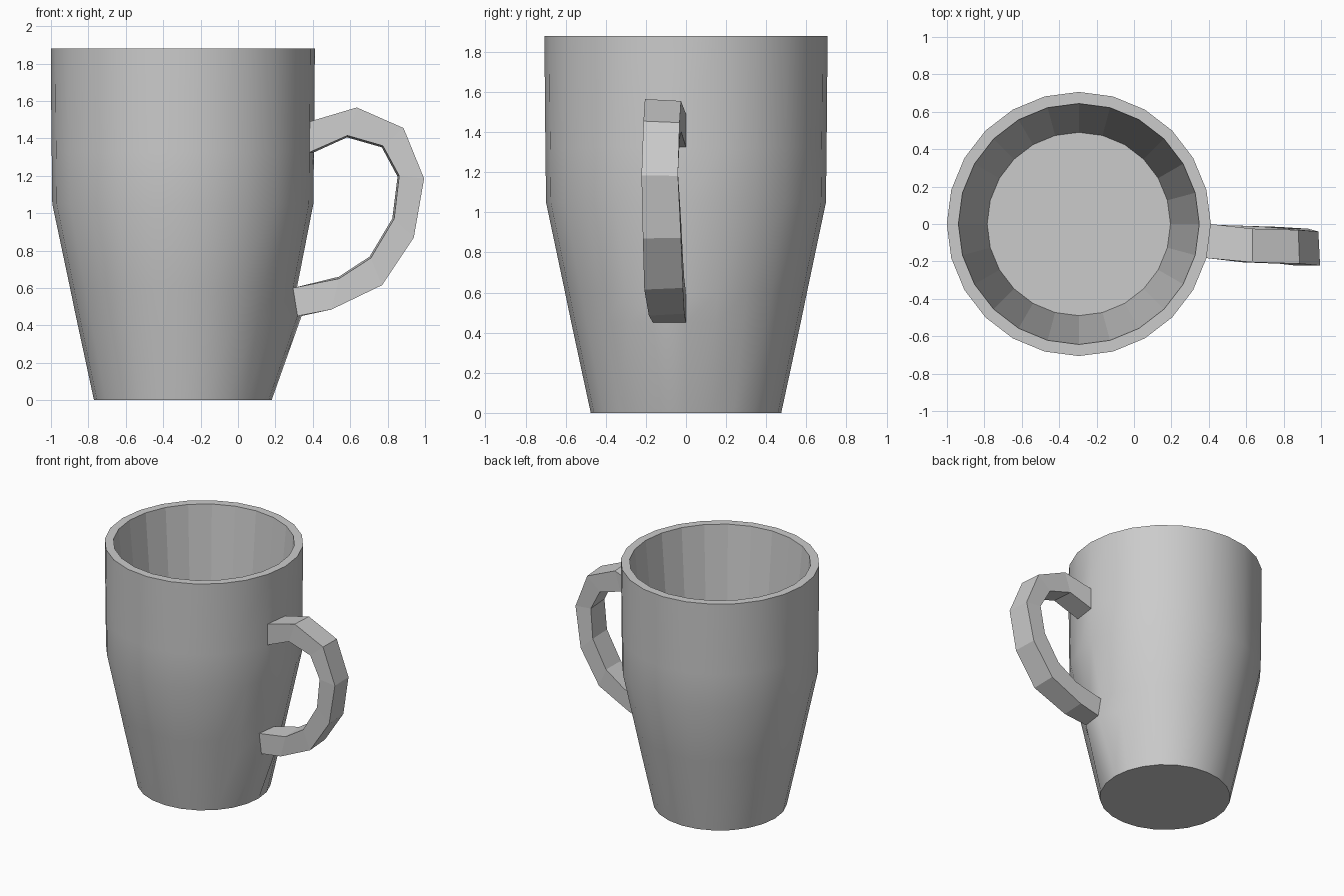
import bpy, bmesh
from math import sin, cos, pi
from mathutils import Vector

if "Cube" in bpy.data.objects:
    bpy.data.objects.remove(bpy.data.objects["Cube"])

SIDES = 24
CX = -0.295
bm = bmesh.new()


def ring(r, z):
    return [bm.verts.new((CX + r * cos(2 * pi * i / SIDES),
                          r * sin(2 * pi * i / SIDES), z)) for i in range(SIDES)]


def bridge(a, b, smooth=False, skip=None):
    n = len(a)
    for i in range(n):
        if i != skip:
            f = bm.faces.new((a[i], a[(i + 1) % n], b[(i + 1) % n], b[i]))
            f.smooth = smooth


# Outer wall: tapered below, nearly straight above; last column holds the handle
profile = [(0.475, 0), (0.572, 0.45), (0.603, 0.60), (0.698, 1.05),
           (0.701, 1.325), (0.703, 1.49), (0.706, 1.88)]
rows = [ring(r, z) for r, z in profile]
LAST = SIDES - 1

# Wall is pulled out slightly under the handle's lower root
for row, r in ((rows[1], 0.635), (rows[2], 0.61)):
    for i in (LAST, 0):
        a = 2 * pi * i / SIDES
        row[i].co.x = CX + r * cos(a)
        row[i].co.y = r * sin(a)

for k in range(len(rows) - 1):
    bridge(rows[k], rows[k + 1], True, LAST if k in (1, 4) else None)

# Base, rim, inner wall and inner floor
bm.faces.new(rows[0])
inner_top = ring(0.644, 1.88)
inner_floor = ring(0.49, 0.2)
bridge(rows[-1], inner_top)
bridge(inner_top, inner_floor)
bm.faces.new(inner_floor)

# Handle sections: outer x, outer z, inner x, inner z, front y, back y
stations = [(0.635, 1.565, 0.585, 1.415, -0.205, -0.025),
            (0.885, 1.455, 0.775, 1.36, -0.212, -0.032),
            (0.995, 1.185, 0.862, 1.20, -0.222, -0.04),
            (0.94, 0.87, 0.835, 0.97, -0.215, -0.025),
            (0.77, 0.615, 0.71, 0.76, -0.208, -0.015),
            (0.50, 0.485, 0.54, 0.65, -0.185, -0.008)]
middle = Vector((0.5, 0, 1.02))


def back_point(x, y, z):
    # The rear side of the loop is slightly smaller than the front
    p = Vector((x, y, z))
    d = Vector((middle.x - x, 0, middle.z - z)).normalized()
    return bm.verts.new(p + d * 0.01)


sections = [[rows[5][LAST], rows[5][0], rows[4][0], rows[4][LAST]]]
for ox, oz, ix, iz, yf, yb in stations:
    sections.append([bm.verts.new((ox, yf, oz)), back_point(ox, yb, oz),
                     back_point(ix, yb, iz), bm.verts.new((ix, yf, iz))])
sections.append([rows[1][LAST], rows[1][0], rows[2][0], rows[2][LAST]])
for a, b in zip(sections, sections[1:]):
    bridge(a, b)

# Sharp borders between smooth outer wall and flat parts
bmesh.ops.recalc_face_normals(bm, faces=bm.faces[:])
for e in bm.edges:
    if len({f.smooth for f in e.link_faces}) > 1:
        e.smooth = False

mesh = bpy.data.meshes.new("mug")
bm.to_mesh(mesh)
bm.free()
bpy.context.collection.objects.link(bpy.data.objects.new("mug", mesh))
